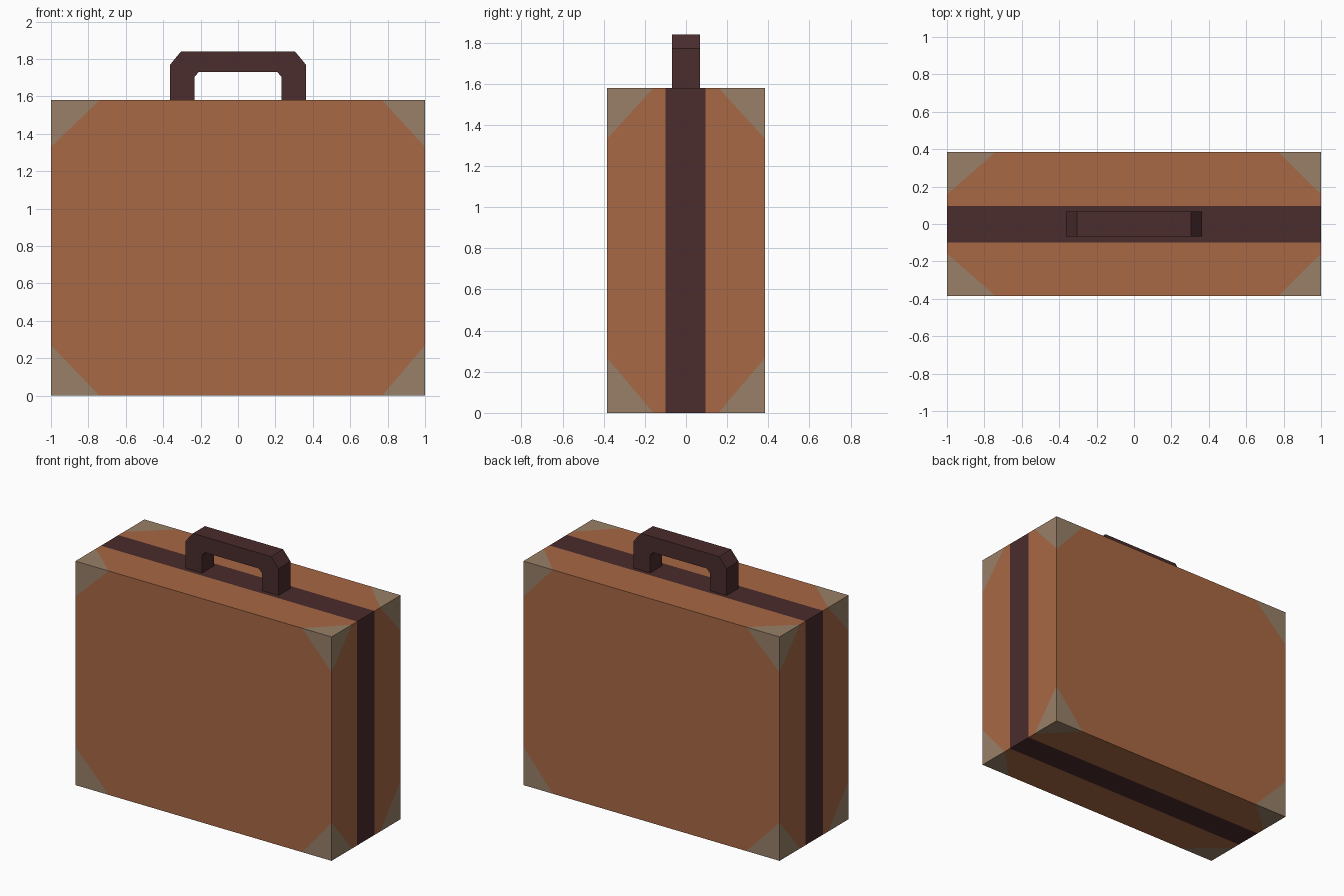
import bpy, bmesh
from mathutils import Vector

if "Cube" in bpy.data.objects:
    bpy.data.objects.remove(bpy.data.objects["Cube"])

X, Y, Z = 1.0, 0.385, 1.58
STRIPE = (-0.1, 0.095)


def material(name, rgb):
    m = bpy.data.materials.new(name)
    m.diffuse_color = (*rgb, 1)
    m.use_nodes = True
    m.node_tree.nodes["Principled BSDF"].inputs["Base Color"].default_value = m.diffuse_color
    return m


tan = material("tan leather", (0.392, 0.138, 0.058))
dark = material("dark brown leather", (0.069, 0.025, 0.026))
khaki = material("khaki corner", (0.314, 0.216, 0.138))


def finish(name, bm, mats):
    bmesh.ops.recalc_face_normals(bm, faces=bm.faces[:])
    me = bpy.data.meshes.new(name)
    bm.to_mesh(me)
    bm.free()
    for m in mats:
        me.materials.append(m)
    ob = bpy.data.objects.new(name, me)
    bpy.context.collection.objects.link(ob)
    return ob


# Case body: a box cut along the stripe edges and across the eight corners
bm = bmesh.new()
bmesh.ops.create_cube(bm, size=1)
for v in bm.verts:
    v.co = Vector((v.co.x * 2 * X, v.co.y * 2 * Y, (v.co.z + 0.5) * Z))


def cut(co, no):
    bmesh.ops.bisect_plane(bm, geom=bm.verts[:] + bm.edges[:] + bm.faces[:],
                           plane_co=co, plane_no=no, dist=1e-5)


for y in STRIPE:
    cut((0, y, 0), (0, 1, 0))

corners = []
for sx in (-1, 1):
    for sy in (-1, 1):
        for top in (0, 1):
            leg_x = 0.23 if sx > 0 else 0.26
            leg_z = 0.25 if top else 0.27
            corner = Vector((sx * X, sy * Y, top * Z))
            normal = Vector((sx / leg_x, sy / 0.227, (1 if top else -1) / leg_z))
            co = corner - Vector((sx * leg_x, 0, 0))
            cut(co, normal.normalized())
            corners.append((co, normal.normalized()))

# Colour: corner patches lie beyond a corner plane, the stripe lies between its cuts
for f in bm.faces:
    c = f.calc_center_median()
    if any((c - co).dot(no) > 1e-3 for co, no in corners):
        f.material_index = 2
    elif abs(f.normal.y) < 0.5 and STRIPE[0] < c.y < STRIPE[1]:
        f.material_index = 1
finish("case_body", bm, [tan, dark, khaki])

# Handle: chamfered arch, built as quads between outer and inner profiles
outer = [(-0.363, Z), (-0.363, 1.77), (-0.305, 1.84)]
inner = [(-0.233, Z), (-0.233, 1.705), (-0.21, 1.73)]
outer += [(-x, z) for x, z in reversed(outer)]
inner += [(-x, z) for x, z in reversed(inner)]
bm = bmesh.new()
rings = []
for o, i in zip(outer, inner):
    rings.append([bm.verts.new((x, y, z)) for (x, z), y in
                  ((o, -0.067), (o, 0.067), (i, 0.067), (i, -0.067))])
for a, b in zip(rings, rings[1:]):
    for k in range(4):
        n = (k + 1) % 4
        bm.faces.new((a[k], a[n], b[n], b[k]))
bm.faces.new(rings[0])
bm.faces.new(rings[-1])
finish("handle", bm, [dark])
